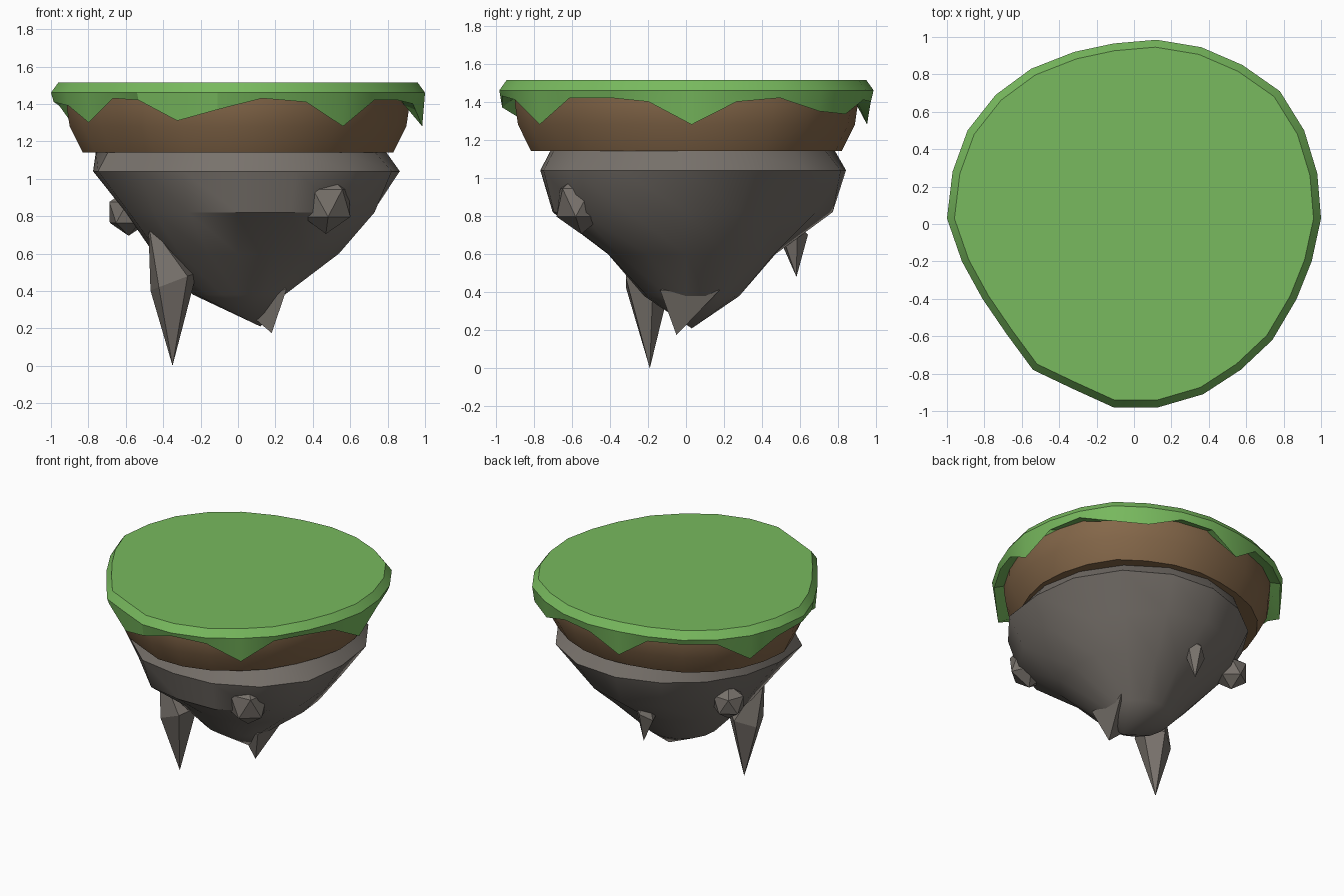
import bpy, bmesh, math
from mathutils import Vector

if "Cube" in bpy.data.objects:
    bpy.data.objects.remove(bpy.data.objects["Cube"])


def material(name, rgb):
    m = bpy.data.materials.new(name)
    m.diffuse_color = (*rgb, 1)
    m.use_nodes = True
    m.node_tree.nodes["Principled BSDF"].inputs["Base Color"].default_value = m.diffuse_color
    return m


GREEN = material("grass green", (0.188, 0.490, 0.112))
BROWN = material("dirt brown", (0.232, 0.136, 0.067))
GREY = material("rock grey", (0.188, 0.168, 0.149))


def finish(name, bm, mat, angle=None):
    bmesh.ops.recalc_face_normals(bm, faces=bm.faces)
    me = bpy.data.meshes.new(name)
    bm.to_mesh(me)
    bm.free()
    me.materials.append(mat)
    ob = bpy.data.objects.new(name, me)
    bpy.context.collection.objects.link(ob)
    if angle:
        bpy.ops.object.select_all(action='DESELECT')
        ob.select_set(True)
        bpy.context.view_layer.objects.active = ob
        bpy.ops.object.shade_smooth_by_angle(angle=math.radians(angle))
    return ob


def loft(name, rings, mat, angle=None):
    """Skin equal-length rings of points; a one-point ring closes to a tip."""
    bm = bmesh.new()
    vs = [[bm.verts.new(p) for p in r] for r in rings]
    for a, b in zip(vs, vs[1:]):
        n = max(len(a), len(b))
        for i in range(n):
            j = (i + 1) % n
            if len(a) == 1:
                bm.faces.new((a[0], b[i], b[j]))
            elif len(b) == 1:
                bm.faces.new((a[i], a[j], b[0]))
            else:
                bm.faces.new((a[i], a[j], b[j], b[i]))
    for r in (vs[0], vs[-1]):
        if len(r) > 2:
            bm.faces.new(r)
    return finish(name, bm, mat, angle)


# Island outline: x, y and the height of the hanging grass edge
OUTLINE = [
    (.12, .985, 1.40), (.36, .945, 1.41), (.58, .85, 1.335), (.78, .71, 1.35), (.91, .50, 1.42),
    (.98, .27, 1.40), (1.0, .03, 1.28), (.95, -.20, 1.40), (.87, -.40, 1.42), (.74, -.62, 1.42),
    (.57, -.78, 1.28), (.37, -.91, 1.41), (.13, -.98, 1.43), (-.11, -.98, 1.37), (-.33, -.88, 1.31),
    (-.54, -.78, 1.42), (-.68, -.59, 1.43), (-.81, -.40, 1.30), (-.92, -.20, 1.39), (-1.0, .03, 1.41),
    (-.97, .28, 1.39), (-.89, .50, 1.28), (-.74, .69, 1.42), (-.55, .83, 1.42), (-.32, .92, 1.42),
    (-.11, .965, 1.28)]


def outline(f, z):
    return [(x * f, y * f, z) for x, y, _ in OUTLINE]


# Grass cap with bevelled rim and dripping skirt
loft("grass_cap", [
    outline(.96, 1.515), outline(1, 1.46),
    [(x * .985, y * .985, z) for x, y, z in OUTLINE],
    outline(.90, 1.435)], GREEN, 25)

# Dirt layer
loft("dirt_layer", [outline(.915, 1.45), outline(.915, 1.38), outline(.90, 1.28),
                    outline(.83, 1.14)], BROWN, 40)

# Tapering rock: radii of each layer, counted from +x
ROCK = [
    (1.145, [.79, .79, .79, .79, .78, .76, .74, .75, .76, .75, .68, .70, .71, .75, .77, .79]),
    (1.04, [.865, .89, .90, .88, .84, .80, .78, .77, .775, .81, .73, .77, .765, .81, .86, .89]),
    (.82, [.72, .73, .69, .74, .77, .72, .68, .65, .60, .63, .64, .70, .70, .75, .79, .79]),
    (.60, [.54, .56, .53, .50, .47, .46, .45, .45, .45, .46, .44, .41, .41, .44, .50, .53]),
    (.38, [.25, .27, .28, .28, .28, .27, .26, .25, .24, .24, .23, .22, .22, .22, .23, .24])]


def radial(z, radii):
    n = len(radii)
    return [(r * math.cos(math.tau * i / n), r * math.sin(math.tau * i / n), z)
            for i, r in enumerate(radii)]


loft("rock_body", [radial(z, r) for z, r in ROCK] + [[(.12, .03, .21)]], GREY, 35)


# Hanging pointed shards
def shard(name, top, mid, radius, tip, sides=5, turn=0.3):
    ring = [(mid[0] + radius * math.cos(turn + math.tau * i / sides),
             mid[1] + radius * math.sin(turn + math.tau * i / sides),
             mid[2] + .05 * math.cos(turn + math.tau * i / sides)) for i in range(sides)]
    loft(name, [[top], ring, [tip]], GREY)


shard("long_shard", (-.48, -.25, .77), (-.345, -.21, .45), .13, (-.35, -.19, 0))
shard("back_shard", (-.06, .54, .82), (-.06, .56, .70), .08, (-.055, .58, .48))
shard("bottom_shard", (.14, .02, .50), (.17, .02, .385), .18, (.18, -.05, .175), 3, math.pi / 3)


# Faceted stones stuck in the sides
def stone(name, centre, size, turn):
    bm = bmesh.new()
    bmesh.ops.create_icosphere(bm, subdivisions=1, radius=1)
    for v in bm.verts:
        c, s = math.cos(turn), math.sin(turn)
        p = Vector((v.co.x * c - v.co.y * s, v.co.x * s + v.co.y * c, v.co.z))
        v.co = Vector(centre) + Vector([a * b for a, b in zip(p, size)])
    finish(name, bm, GREY)


stone("front_stone", (.47, -.55, .87), (.15, .145, .165), .4)
stone("left_stone", (-.585, .33, .82), (.12, .12, .125), .9)
